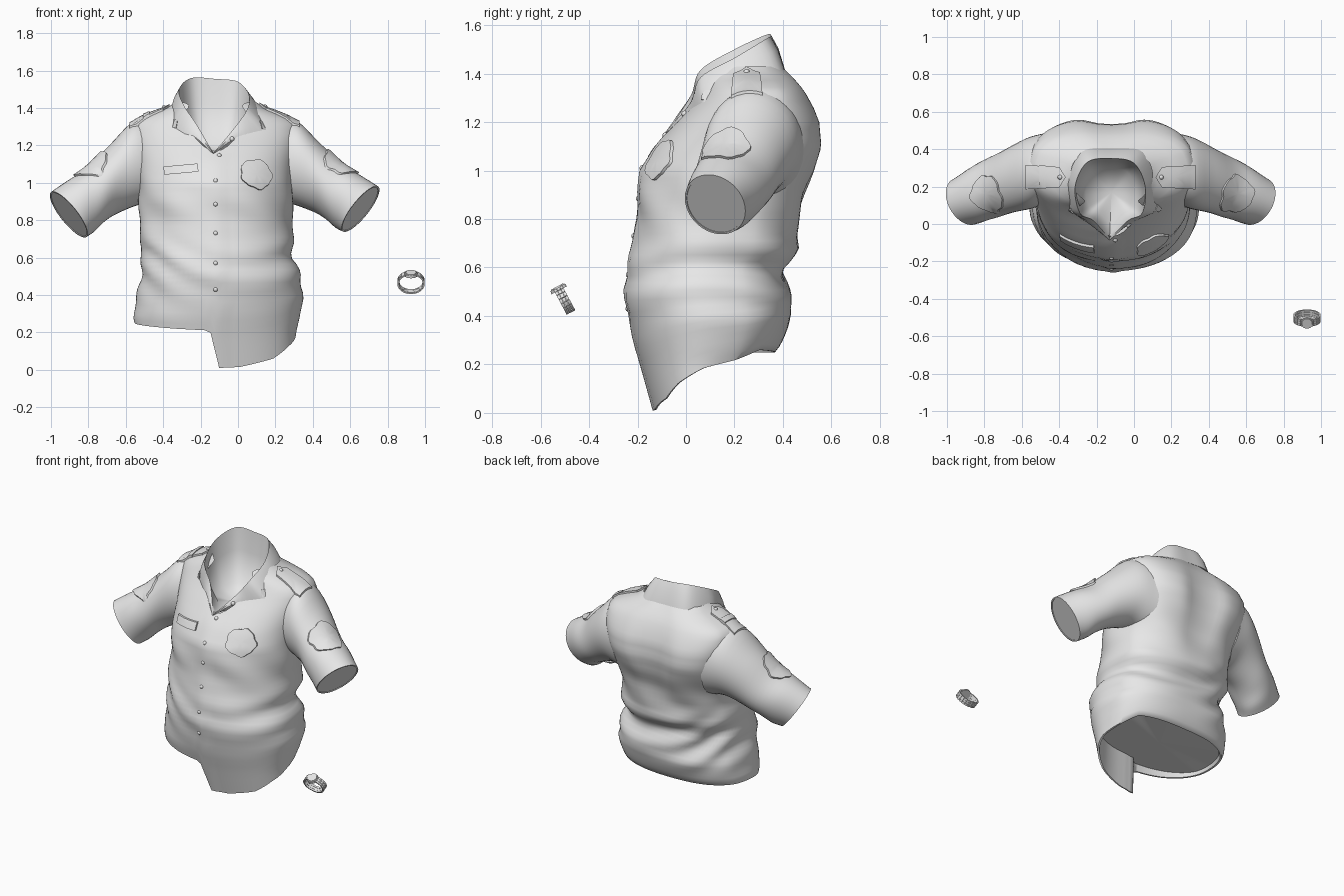
import bpy, bmesh, math
from math import sin, cos, pi, exp, radians
from mathutils import Vector, Matrix
from mathutils.bvhtree import BVHTree

cube = bpy.data.objects.get("Cube")
if cube:
    bpy.data.objects.remove(cube, do_unlink=True)

GREY = (0.8, 0.8, 0.8, 1)
grey = bpy.data.materials.new("plain grey")
grey.use_nodes = True
grey.diffuse_color = GREY
grey.node_tree.nodes["Principled BSDF"].inputs["Base Color"].default_value = GREY


def finish(name, bm, recalc=False, angle=40):
    if recalc:
        bmesh.ops.recalc_face_normals(bm, faces=bm.faces)
    me = bpy.data.meshes.new(name)
    bm.to_mesh(me)
    bm.free()
    me.materials.append(grey)
    me.shade_smooth()
    me.set_sharp_from_angle(angle=radians(angle))
    ob = bpy.data.objects.new(name, me)
    bpy.context.scene.collection.objects.link(ob)
    return ob


def loft(name, rings, start=None, end=None, recalc=False, angle=40):
    """Skin closed rings; start and end are optional cap centres."""
    bm = bmesh.new()
    rows = [[bm.verts.new(p) for p in r] for r in rings]
    n = len(rows[0])
    for a, b in zip(rows, rows[1:]):
        for i in range(n):
            j = (i + 1) % n
            bm.faces.new((a[i], a[j], b[j], b[i]))
    for row, centre, flip in ((rows[0], start, True), (rows[-1], end, False)):
        if centre is not None:
            c = bm.verts.new(centre)
            for i in range(n):
                pair = (row[i], row[(i + 1) % n])
                bm.faces.new((*(pair[::-1] if flip else pair), c))
    return finish(name, bm, recalc, angle)


def linear(table, key):
    """Interpolate table rows by their first column."""
    for a, b in zip(table, table[1:]):
        if key <= b[0]:
            f = max(0, (key - a[0]) / (b[0] - a[0]))
            return [p + (q - p) * f for p, q in zip(a[1:], b[1:])]
    return table[-1][1:]


def spline(p, q, r, s, f):
    return (2 * q + (r - p) * f + (2 * p - 5 * q + 4 * r - s) * f ** 2
            + (3 * q - p - 3 * r + s) * f ** 3) / 2


# Shirt body: height, left edge, right edge, front, back
PROFILE = [
    (0, -.5, .3, -.13, .3), (.2, -.54, .31, -.185, .33), (.28, -.56, .33, -.21, .39),
    (.4, -.54, .35, -.235, .44), (.5, -.52, .335, -.25, .42), (.6, -.51, .29, -.24, .41),
    (.68, -.53, .3, -.22, .46), (.8, -.52, .29, -.2, .47), (.9, -.53, .29, -.2, .495),
    (1, -.53, .29, -.185, .54), (1.1, -.54, .3, -.125, .57), (1.2, -.56, .32, -.04, .56),
    (1.26, -.57, .33, .015, .535), (1.33, -.56, .32, .07, .495), (1.375, -.45, .21, .08, .455),
    (1.41, -.35, .11, .09, .42), (1.43, -.34, .1, .1, .4)]
# Hem height by angle from the front towards +x
HEM = [(-180, .25), (-90, .25), (-30, .22), (-4, .21), (0, .01), (15, .015), (25, .03),
       (45, .06), (65, .125), (90, .185), (115, .22), (135, .26), (180, .25)]


def signed_pow(v, p):
    return math.copysign(abs(v) ** p, v)


def body_point(t, level):
    s, c = sin(t), cos(t)
    z = level
    if level < .5:
        hem = linear(HEM, math.degrees(t))[0]
        z = hem + (level - .22) / .28 * (.5 - hem)
    elif level > 1.17 and c > 0:          # neckline dips to a V
        z = 1.17 + (level - 1.17) * (1 - c ** 12)
    x0, x1, y0, y1 = linear(PROFILE, z)
    # rounder chest, squarer shoulder blades
    blades = exp(-((z - 1.12) / .2) ** 2)
    p = .95 - (.14 + .15 * blades) * min(1, max(0, -c * 2.5))
    x = (x0 + x1) / 2 + (x1 - x0) / 2 * signed_pow(s, p)
    y = (y0 + y1) / 2 - (y1 - y0) / 2 * signed_pow(c, p)
    # cloth folds round the waist, spine groove, button placket
    fold = .011 * exp(-((z - .55) / .16) ** 2) * sin(36 * z + 4 * s + 3 * cos(2 * t)) * (1 - .4 * c)
    fold += .006 * exp(-((z - .85) / .15) ** 2) * sin(6 * t + 20 * z)
    x += fold * s
    y -= fold * c
    if c < 0:
        y -= .035 * exp(-(abs(t) - pi) ** 2 / .03) * exp(-((z - 1.1) / .25) ** 2)
    elif abs(x + .11) < .045 and z < 1.165:
        y -= .005
    return Vector((x, y, z))


SEG, ROWS = 96, 42
angles = [-pi + 2 * pi * i / SEG for i in range(SEG)]
rings = [[body_point(t, .22 + 1.21 * k / ROWS) for t in angles] for k in range(ROWS + 1)]
mid = Vector((-.1, .12, .26))
inner, lip = [], []
for p in rings[0]:
    q = p.lerp(mid, .03)
    lip.append(Vector((q.x, q.y, p.z)))
    q = p.lerp(mid, .05)
    inner.append(Vector((q.x, q.y, max(p.z + .02, .26))))
body = loft("shirt_body", [inner, lip] + rings, start=mid, angle=60)

# Sleeves: top x, top z, bottom x, bottom z, front y, back y
SLEEVE = [(-.47, 1.335, -.44, .88, .12, .49), (-.57, 1.32, -.535, .88, .08, .465),
          (-.69, 1.2, -.64, .84, .06, .41), (-.8, 1.085, -.72, .785, .03, .355),
          (-.9, 1.02, -.775, .735, .01, .305), (-1, .95, -.81, .71, -.005, .245)]


def sleeve(name, mirror):
    steps = []
    for i in range(len(SLEEVE) - 1):
        four = [SLEEVE[min(max(i + d, 0), len(SLEEVE) - 1)] for d in (-1, 0, 1, 2)]
        steps += [[spline(*col, k / 4) for col in zip(*four)] for k in range(4)]
    steps.append(SLEEVE[-1])
    rings = []
    for n, (tx, tz, bx, bz, y0, y1) in enumerate(steps):
        along = n / (len(steps) - 1)
        ring = []
        for i in range(40):
            a = 2 * pi * i / 40
            r = 1 + .015 * sin(3 * a + n * .7) * sin(pi * along)
            u, v = cos(a) * r, sin(a) * r
            # the cuff is turned a little towards the front
            turn = .045 * v * along ** 2
            x = (tx + bx) / 2 + (tx - bx) / 2 * u - .8 * turn
            z = (tz + bz) / 2 + (tz - bz) / 2 * u - .6 * turn
            if mirror:
                x, z = -.25 - x, z + .03 * along
            ring.append(Vector((x, (y0 + y1) / 2 + (y1 - y0) / 2 * v, z)))
        rings.append(ring)
    centre = sum(rings[-1], Vector()) / 40
    back = (sum(rings[-2], Vector()) / 40 - centre) * .25
    rings.append([p.lerp(centre, .06) for p in rings[-1]])
    rings.append([p + back for p in rings[-1]])
    return loft(name, rings, sum(rings[0], Vector()) / 40, centre + back, True)


sleeves = [sleeve("right_sleeve", False), sleeve("left_sleeve", True)]

# Collar: fold line and outer edge, running anticlockwise from the V
COLLAR = [
    (-.12, -.065, 1.175, -.115, -.07, 1.165), (-.03, .02, 1.28, -.02, .0, 1.23),
    (.045, .06, 1.385, .16, .08, 1.27), (.06, .2, 1.465, .12, .23, 1.385),
    (0, .325, 1.54, .05, .385, 1.41), (-.12, .35, 1.555, -.12, .405, 1.42),
    (-.25, .33, 1.56, -.28, .385, 1.42), (-.315, .2, 1.5, -.36, .22, 1.39),
    (-.29, .06, 1.415, -.355, .08, 1.28), (-.22, .02, 1.31, -.24, .0, 1.25),
    (-.14, -.065, 1.175, -.145, -.07, 1.165)]
pit = Vector((-.12, .17, 1.15))
rows = [[] for _ in range(6)]
count = len(COLLAR)
for i in range(count):
    four = [COLLAR[(i + d) % count] for d in (-1, 0, 1, 2)]
    for k in range(6):
        v = [spline(*col, k / 6) for col in zip(*four)]
        # straight edges near the collar tips
        if i in (1, 2, 7, 8):
            v[3:] = [p + (q - p) * k / 6 for p, q in zip(four[1][3:], four[2][3:])]
        top, out = Vector(v[:3]), Vector(v[3:])
        away = Vector((top.x - pit.x, top.y - pit.y, 0)).normalized() * .012
        rows[0].append(out - away + Vector((0, 0, .004)))
        rows[1].append(out)
        rows[2].append(out.lerp(top, .6) + away * .7)
        rows[3].append(top)
        for row, f, g in ((rows[4], .08, .35), (rows[5], .3, .85)):
            q = top.lerp(pit, f)
            q.z = top.z + (pit.z - top.z) * g
            row.append(q)
collar = loft("collar", rows, end=pit, angle=60)


# Thin plates laid over the cloth
def tree_of(objects):
    verts, faces = [], []
    for ob in objects:
        base = len(verts)
        verts += [v.co.copy() for v in ob.data.vertices]
        faces += [[base + i for i in p.vertices] for p in ob.data.polygons]
    return BVHTree.FromPolygons(verts, faces)


cloth, collar_tree = tree_of([body] + sleeves), tree_of([collar])


def plate(name, outline, centre, normal, up, thick=.008, tree=cloth):
    c, n = Vector(centre), Vector(normal).normalized()
    u = Vector(up).cross(n).normalized()
    v = n.cross(u)

    def drop(a, b, lift):
        q = c + u * a + v * b
        hit = tree.ray_cast(q + n * .4, -n)[0] or tree.find_nearest(q)[0]
        return hit + n * lift
    rings = [[drop(a * f, b * f, h) for a, b in outline]
             for f, h in ((1, -.006), (1, thick), (.7, thick), (.35, thick))]
    loft(name, rings, end=drop(0, 0, thick))


def polygon(points, n=5):
    return [(a[0] + (b[0] - a[0]) * k / n, a[1] + (b[1] - a[1]) * k / n)
            for a, b in zip(points, points[1:] + points[:1]) for k in range(n)]


def rectangle(w, h):
    return polygon([(-w, -h), (w, -h), (w, h), (-w, h)])


def shield(w, h):
    wave = lambda a: 1 + .05 * cos(5 * a + .4) + .03 * cos(9 * a)
    return [(w * wave(a) * cos(a), h * wave(a) * sin(a))
            for a in (2 * pi * i / 48 for i in range(48))]


plate("chest_badge", shield(.088, .085), (.1, -.12, 1.05), (.15, -1, .3), (0, 0, 1), .012)
plate("name_plate", rectangle(.092, .022), (-.305, -.12, 1.073), (0, -1, 0), (-.09, 0, 1), .014)
for side, s, cx in (("right", 1, -.79), ("left", -1, .545)):
    plate(side + "_sleeve_patch", shield(.1, .1), (cx, .16, 1.1), (-.68 * s, -.05, .73),
          (.73 * s, 0, .68), .012)
    strap = [(-.11 * s, -.065), (.07 * s, -.055), (.105 * s, 0), (.07 * s, .055), (-.11 * s, .065)]
    x = -.125 - .345 * s
    plate(side + "_epaulette", polygon(strap[::s]), (x, .25, 1.37), (0, 0, 1), (0, 1, 0), .012)
    plate(side + "_collar_pin", rectangle(.012, .022), (-.1 - .235 * s, .07, 1.315),
          (-.35 * s, -1, .2), (.2 * s, 0, 1), .006, collar_tree)
plate("epaulette_slide", rectangle(.018, .062), (-.49, .25, 1.37), (0, 0, 1), (0, 1, 0), .018)


# Buttons, half sunk in the cloth
def button(name, point):
    bm = bmesh.new()
    bmesh.ops.create_uvsphere(bm, u_segments=14, v_segments=8, radius=.013,
                              matrix=Matrix.Translation(point))
    finish(name, bm)


ahead, down = Vector((0, 1, 0)), Vector((0, 0, -1))
for i, z in enumerate((.43, .57, .73, .885, 1.01, 1.145)):
    hit = cloth.ray_cast(Vector((-.12 + .02 * (z > 1.1), -1, z)), ahead)[0]
    button(f"front_button_{i}", hit + ahead * .006)
button("collar_button", collar_tree.find_nearest(Vector((-.03, -.01, 1.235)))[0])
for side, x in (("right", -.395), ("left", .145)):
    button(side + "_epaulette_button", cloth.ray_cast(Vector((x, .25, 2)), down)[0] - down * .008)

# Wristwatch: tilted band of links with a round case
frame = Matrix.Translation((.925, -.503, .468)) @ Matrix.Rotation(radians(28), 4, "X")
bm = bmesh.new()
for i in range(20):
    spin = Matrix.Rotation(2 * pi * i / 20, 4, "Y")
    for off, width in ((-.014, .012), (0, .014), (.014, .012)):
        bmesh.ops.create_cube(bm, size=1, matrix=frame @ Matrix.Diagonal((1.08, 1, .9, 1)) @ spin
                              @ Matrix.Translation((0, off, .063))
                              @ Matrix.Diagonal((.019, width, .009, 1)))
finish("watch_band", bm, angle=30)
for name, r, depth, z in (("watch_case", .036, .014, .05), ("watch_bezel", .03, .006, .058)):
    bm = bmesh.new()
    bmesh.ops.create_cone(bm, cap_ends=True, segments=24, radius1=r, radius2=r * .93,
                          depth=depth, matrix=frame @ Matrix.Translation((0, 0, z)))
    finish(name, bm, angle=30)
